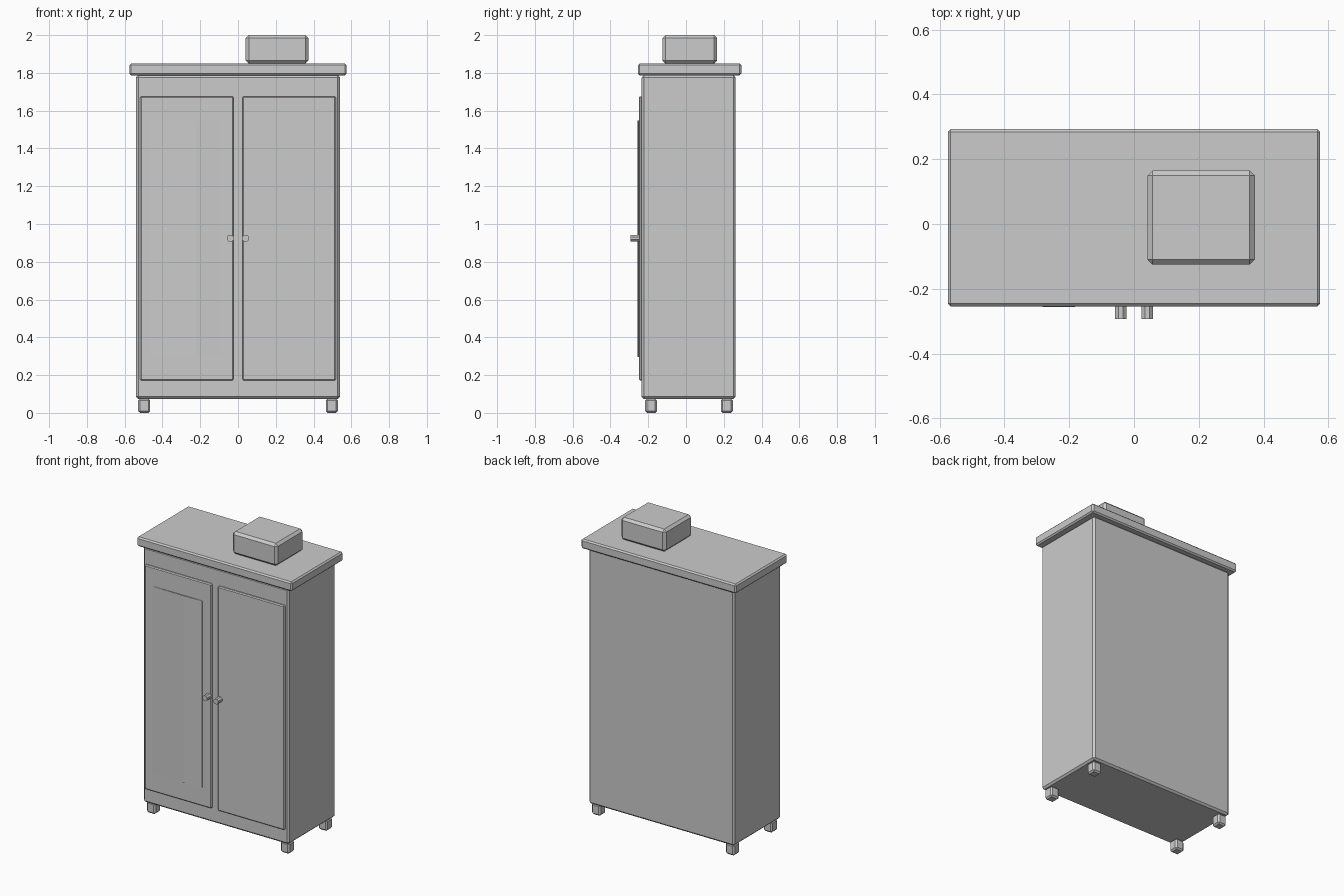
import bpy, bmesh, math
from mathutils import Matrix

if "Cube" in bpy.data.objects:
    bpy.data.objects.remove(bpy.data.objects["Cube"])


def finish(name, bm):
    bmesh.ops.recalc_face_normals(bm, faces=bm.faces)
    mesh = bpy.data.meshes.new(name)
    bm.to_mesh(mesh)
    bm.free()
    ob = bpy.data.objects.new(name, mesh)
    bpy.context.collection.objects.link(ob)
    return ob


def box(name, x, y, z, bevel):
    """Chamfered box from (min, max) ranges."""
    bm = bmesh.new()
    bmesh.ops.create_cube(bm, size=1)
    for v in bm.verts:
        v.co = [(r[0] + r[1]) / 2 + c * (r[1] - r[0]) for c, r in zip(v.co, (x, y, z))]
    bmesh.ops.bevel(bm, geom=list(bm.edges), offset=bevel, segments=1,
                    profile=0.5, affect='EDGES')
    return finish(name, bm)


# Carcass, overhanging top and the storage box on it
box("cabinet_body", (-0.54, 0.54), (-0.235, 0.263), (0.074, 1.788), 0.012)
box("top_slab", (-0.575, 0.575), (-0.254, 0.293), (1.787, 1.85), 0.009)
box("storage_box", (0.041, 0.373), (-0.125, 0.165), (1.85, 2.0), 0.016)

for side, s in (("left", -1), ("right", 1)):
    # Door
    box(side + "_door", sorted((s * 0.0235, s * 0.518)), (-0.25, -0.225), (0.172, 1.676), 0.006)

    # Octagonal knob
    bm = bmesh.new()
    turn = (Matrix.Translation((s * 0.041, -0.266, 0.924))
            @ Matrix.Rotation(math.pi / 2, 4, 'X') @ Matrix.Rotation(math.pi / 8, 4, 'Z'))
    bmesh.ops.create_cone(bm, cap_ends=True, segments=8, radius1=0.019,
                          radius2=0.019, depth=0.054, matrix=turn)
    finish(side + "_knob", bm)

    # Feet
    for end, y in (("front", -0.185), ("back", 0.216)):
        box(f"{end}_{side}_foot", (s * 0.497 - 0.032, s * 0.497 + 0.032),
            (y - 0.032, y + 0.032), (0.0, 0.075), 0.01)

# Mirror panel on the left door, very slightly ridged
bm = bmesh.new()
profile = [(-0.463, -0.245), (-0.463, -0.251), (-0.222, -0.257), (-0.09, -0.252), (-0.09, -0.245)]
face = bm.faces.new([bm.verts.new((x, y, 0.297)) for x, y in profile])
ext = bmesh.ops.extrude_face_region(bm, geom=[face])
bmesh.ops.translate(bm, vec=(0, 0, 1.252),
                    verts=[g for g in ext["geom"] if isinstance(g, bmesh.types.BMVert)])
finish("mirror_panel", bm)
